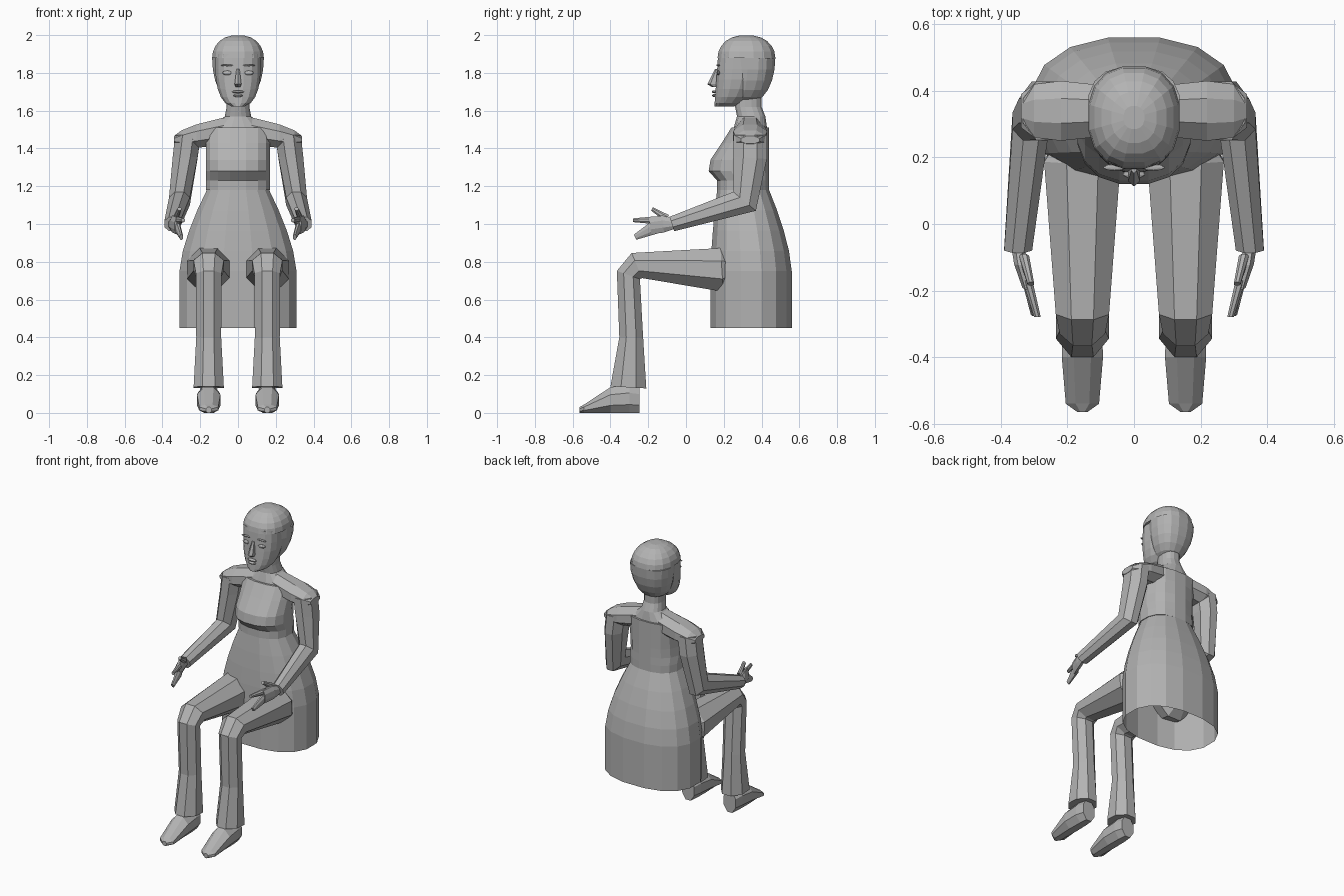
import bpy
import bmesh
import math
from mathutils import Vector

default_cube = bpy.data.objects.get("Cube")
if default_cube:
    bpy.data.objects.remove(default_cube, do_unlink=True)

shade = .45
colour = (shade, shade, shade, 1)
grey = bpy.data.materials.new("plain_grey")
grey.use_nodes = True
grey.diffuse_color = colour
grey.node_tree.nodes["Principled BSDF"].inputs["Base Color"].default_value = colour

sideways = Vector((1, 0, 0))


def power(value, exponent):
    return math.copysign(abs(value) ** exponent, value)


def ring(centre, across, along, sides=8, exponent=1):
    """Closed section spanned by two half-axis vectors, with flat sides on the axes."""
    centre, across, along = Vector(centre), Vector(across), Vector(along)
    stretch = math.cos(math.pi / sides) ** exponent
    points = []
    for i in range(sides):
        angle = (i + .5) * math.tau / sides
        reach_across = power(math.cos(angle), exponent) / stretch
        reach_along = power(math.sin(angle), exponent) / stretch
        points.append(centre + across * reach_across + along * reach_along)
    return points


def loft(name, sections, cap_start=True, cap_end=True):
    """Skin a sequence of sections into one flat-shaded part."""
    bm = bmesh.new()
    loops = [[bm.verts.new(point) for point in section] for section in sections]
    for lower, upper in zip(loops, loops[1:]):
        for i in range(len(lower)):
            bm.faces.new((lower[i - 1], lower[i], upper[i], upper[i - 1]))
    if cap_start:
        bm.faces.new(loops[0])
    if cap_end:
        bm.faces.new(loops[-1])
    bmesh.ops.recalc_face_normals(bm, faces=bm.faces)
    mesh = bpy.data.meshes.new(name)
    bm.to_mesh(mesh)
    bm.free()
    mesh.materials.append(grey)
    bpy.context.collection.objects.link(bpy.data.objects.new(name, mesh))


def stack(name, levels, sides=16, **caps):
    """Upright part from levels of height, half width, front and back."""
    sections = []
    for height, width, front, back in levels:
        centre = (0, (front + back) / 2, height)
        sections.append(ring(centre, (width, 0, 0), (0, (back - front) / 2, 0), sides, .85))
    loft(name, sections, **caps)


def limb(name, side, stations):
    """Tube with mitred bends through stations of x, y, z, half width and half depth."""
    centres = [Vector((side * x, y, z)) for x, y, z, width, depth in stations]
    steps = [(b - a).normalized() for a, b in zip(centres, centres[1:])]
    sections = []
    for i, (centre, station) in enumerate(zip(centres, stations)):
        width, depth = station[-2:]
        arriving = steps[max(i - 1, 0)]
        leaving = steps[min(i, len(steps) - 1)]
        heading = (arriving + leaving).normalized()
        along = sideways.cross(heading).normalized() * depth / heading.dot(arriving)
        sections.append(ring(centre, sideways * side * width, along))
    loft(name, sections)


def blob(name, centre, size):
    """Small faceted ellipsoid for a facial feature."""
    bpy.ops.mesh.primitive_uv_sphere_add(segments=10, ring_count=6, radius=1,
                                         location=centre, scale=size)
    feature = bpy.context.object
    feature.name = name
    feature.data.materials.append(grey)


def curve_steps(count, sweep):
    """Sine and cosine pairs along an arc that begins at the horizontal."""
    for i in range(count + 1):
        angle = math.radians(sweep) * i / count
        yield math.sin(angle), math.cos(angle)


# Skirt, open underneath, straight at the hem and drawn in to the waist
hem = Vector((.31, .13, .56))
waist = Vector((.165, .165, .44))
skirt_levels = [(.45, *hem)]
for i in range(5):
    rise = i / 4
    skirt_levels.append((.75 + .43 * rise, *hem.lerp(waist, rise ** 1.5)))
stack("skirt", skirt_levels, cap_start=False, cap_end=False)

# Bodice with a bust, its back straight
bodice = ((1.18, .165), (1.23, .165), (1.28, .12), (1.34, .13), (1.43, .19), (1.51, .24))
stack("bodice", [(height, .17, front, waist.z) for height, front in bodice])

# Neck spreading into the collar
stack("neck", [(1.5, .15, .25, .43), (1.57, .07, .27, .42),
               (1.62, .06, .26, .4), (1.72, .06, .26, .4)])

# Face narrowing to the chin
face_levels = [(1.9, .12, .17, .38)]
for drop, spread in curve_steps(5, 80):
    face_levels.append((1.82 - .2 * drop, .12 * spread ** .7,
                        .165 - .015 * drop, .23 + .15 * spread))
stack("face", face_levels)

# Hair framing the face, and its crown with a brim over the forehead
middle, brim_height, hair_width, hair_depth = .32, 1.88, .137, .153
frame_levels = []
for drop, spread in curve_steps(5, 75):
    fullness = spread ** .85
    frame_levels.append((brim_height - .24 * drop, hair_width * fullness,
                         .24, middle + hair_depth * fullness))
stack("hair_frame", frame_levels)
crown_levels = []
for climb, spread in curve_steps(5, 80):
    fullness = spread ** .85
    reach = hair_depth * fullness
    crown_levels.append((brim_height + .12 * climb, hair_width * fullness,
                         middle - reach, middle + reach))
stack("hair_crown", crown_levels)

# Nose and lips
stack("nose", [(1.725, .012, .14, .18), (1.74, .018, .117, .18),
               (1.82, .008, .155, .18)], sides=6)
blob("upper_lip", (0, .15, 1.7), (.035, .013, .008))
blob("lower_lip", (0, .15, 1.68), (.028, .012, .008))

hip = .155
for label, side in (("left", 1), ("right", -1)):
    # Eye and brow
    blob(f"{label}_eye", (side * .056, .172, 1.8), (.03, .01, .012))
    blob(f"{label}_brow", (side * .058, .17, 1.84), (.035, .01, .005))

    # Sloping shoulder cap
    slope = ((.03, 1.5, .07, .075), (.22, 1.465, .09, .062),
             (.3, 1.45, .08, .045), (.34, 1.445, .05, .02))
    loft(f"{label}_shoulder", [ring((side * x, .34, z), (0, depth, 0), (0, 0, height))
                               for x, z, depth, height in slope])

    # Sleeve bent at the elbow
    limb(f"{label}_arm", side, [(.265, .34, 1.47, .068, .088),
                                (.28, .34, 1.35, .066, .088),
                                (.31, .31, 1.12, .055, .066),
                                (.348, -.075, 1, .042, .04)])

    # Flat palm, lower fingers, index finger and thumb
    limb(f"{label}_palm", side, [(.35, -.06, 1, .02, .025),
                                 (.34, -.12, 1, .02, .045),
                                 (.32, -.19, .99, .015, .045)])
    limb(f"{label}_fingers", side, [(.32, -.17, .98, .015, .035),
                                    (.3, -.27, .93, .01, .015)])
    limb(f"{label}_index_finger", side, [(.32, -.17, 1.02, .015, .02),
                                         (.29, -.28, 1.02, .01, .01)])
    limb(f"{label}_thumb", side, [(.33, -.1, 1.03, .015, .02),
                                  (.31, -.18, 1.08, .01, .01)])

    # Trouser leg bent at the knee and flared at the hem
    limb(f"{label}_leg", side, [(hip, .26, .77, .07, .06),
                                (hip, .19, .757, .115, .115),
                                (hip, -.26, .78, .08, .065),
                                (hip, -.305, .73, .068, .06),
                                (hip, -.29, .4, .066, .063),
                                (hip, -.305, .135, .08, .095)])

    # Shoe with a flat sole and a tapered toe
    outline = ((-.245, .045, .07), (-.3, .058, .075), (-.4, .062, .068),
               (-.54, .05, .022), (-.565, .015, .015))
    loft(f"{label}_shoe", [ring((side * hip, y, height), (width, 0, 0), (0, 0, height))
                           for y, width, height in outline])
